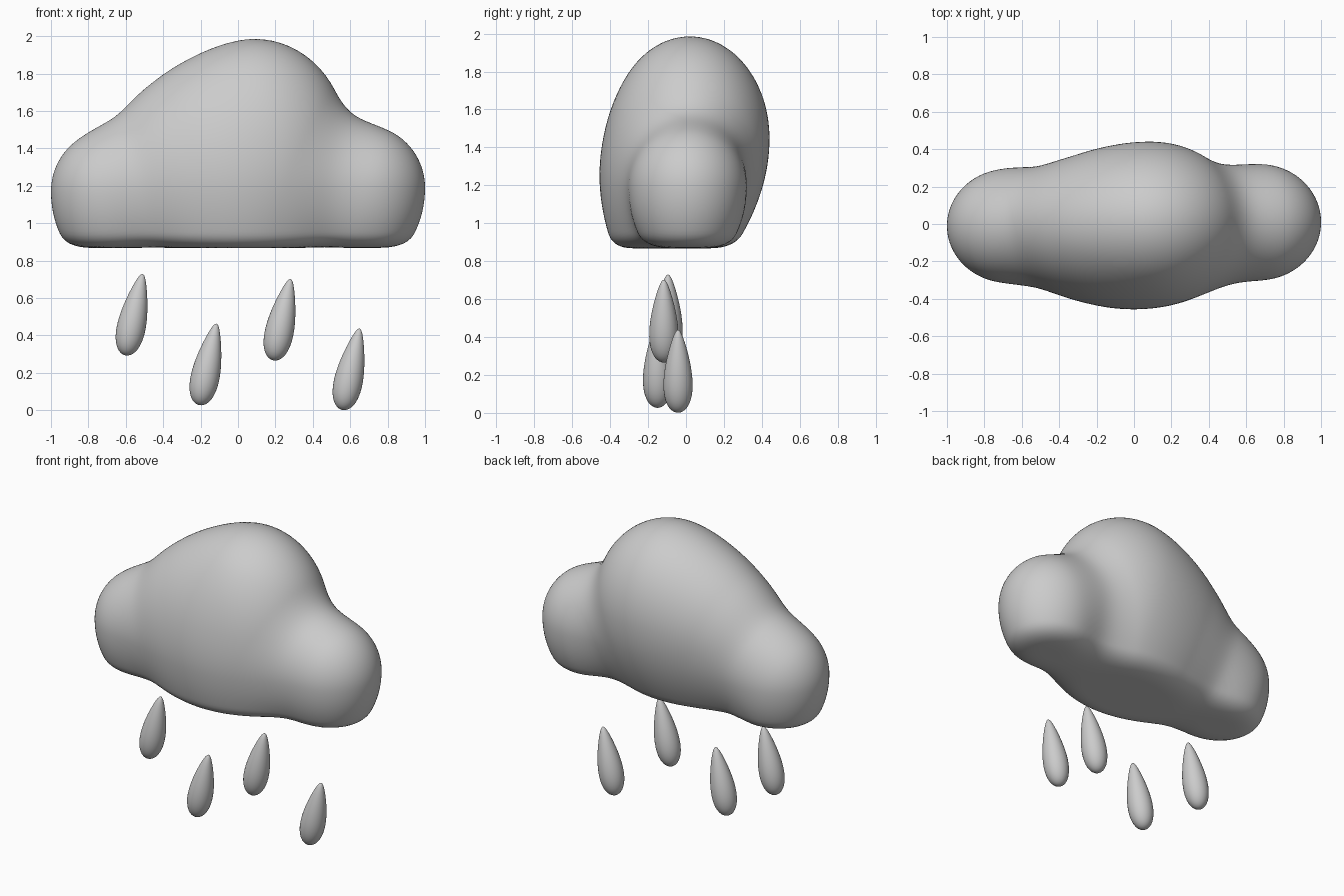
import bpy, bmesh, math
from mathutils import Vector

if "Cube" in bpy.data.objects:
    bpy.data.objects.remove(bpy.data.objects["Cube"])

FLOOR = 0.868
# Cloud puffs: centre, radii, stretch of the lower half
PUFFS = [
    ((-0.67, -0.01, 1.17), (0.33, 0.305, 0.335), 1.3),
    ((0.67, 0.01, 1.19), (0.33, 0.31, 0.335), 1.3),
    ((0.09, 0.02, 1.45), (0.49, 0.42, 0.535), 1.15),
    ((-0.25, 0.0, 1.37), (0.40, 0.34, 0.42), 1.1),
    ((0.0, -0.10, 1.17), (0.50, 0.325, 0.43), 1.3),
]


def smin(a, b, k):
    h = max(k - abs(a - b), 0) / k
    return min(a, b) - h * h * k / 4


def cloud_field(p):
    d = 10.0
    for c, r, low in PUFFS:
        x, y, z = (p[i] - c[i] for i in range(3))
        rz = r[2] * low if z < 0 else r[2]
        q = math.sqrt((x / r[0]) ** 2 + (y / r[1]) ** 2 + (z / rz) ** 2)
        d = smin(d, (q - 1) * min(r), 0.2)
    return -smin(-d, p[2] - FLOOR, 0.08)


def finish(bm, name):
    bmesh.ops.recalc_face_normals(bm, faces=bm.faces)
    for f in bm.faces:
        f.smooth = True
    me = bpy.data.meshes.new(name)
    bm.to_mesh(me)
    bm.free()
    ob = bpy.data.objects.new(name, me)
    bpy.context.collection.objects.link(ob)
    return ob


# Cloud: shrink-wrap an icosphere onto the blended puffs with a flat base
bm = bmesh.new()
bmesh.ops.create_icosphere(bm, subdivisions=6, radius=1)
origin = Vector((0, 0, 1.15))
for v in bm.verts:
    d = Vector((v.co.x, v.co.y * 0.45, v.co.z * 0.6))
    lo, hi = 0.0, 2.0
    for _ in range(18):
        mid = (lo + hi) / 2
        if cloud_field(origin + d * mid) < 0:
            lo = mid
        else:
            hi = mid
    v.co = origin + d * lo
finish(bm, "cloud")


# Raindrops: turned teardrop, hung from its tip and tilted
def raindrop(name, tip, length=0.445, tilt=math.radians(12), sides=32, rings=24):
    bm = bmesh.new()
    bmesh.ops.create_uvsphere(bm, u_segments=sides, v_segments=rings, radius=1)
    for v in bm.verts:
        u = (v.co.z + 1) / 2
        w = 0.102 * (1 - 0.6 * u)
        v.co = Vector((v.co.x * w, v.co.y * w, (u - 1) * length))
    ob = finish(bm, name)
    ob.location = tip
    ob.rotation_euler = (0, tilt, 0)


TIPS = [(-0.51, -0.095, 0.729), (-0.115, -0.15, 0.463),
        (0.281, -0.117, 0.702), (0.65, -0.042, 0.437)]
for i, tip in enumerate(TIPS):
    raindrop(f"raindrop_{i + 1}", tip)
